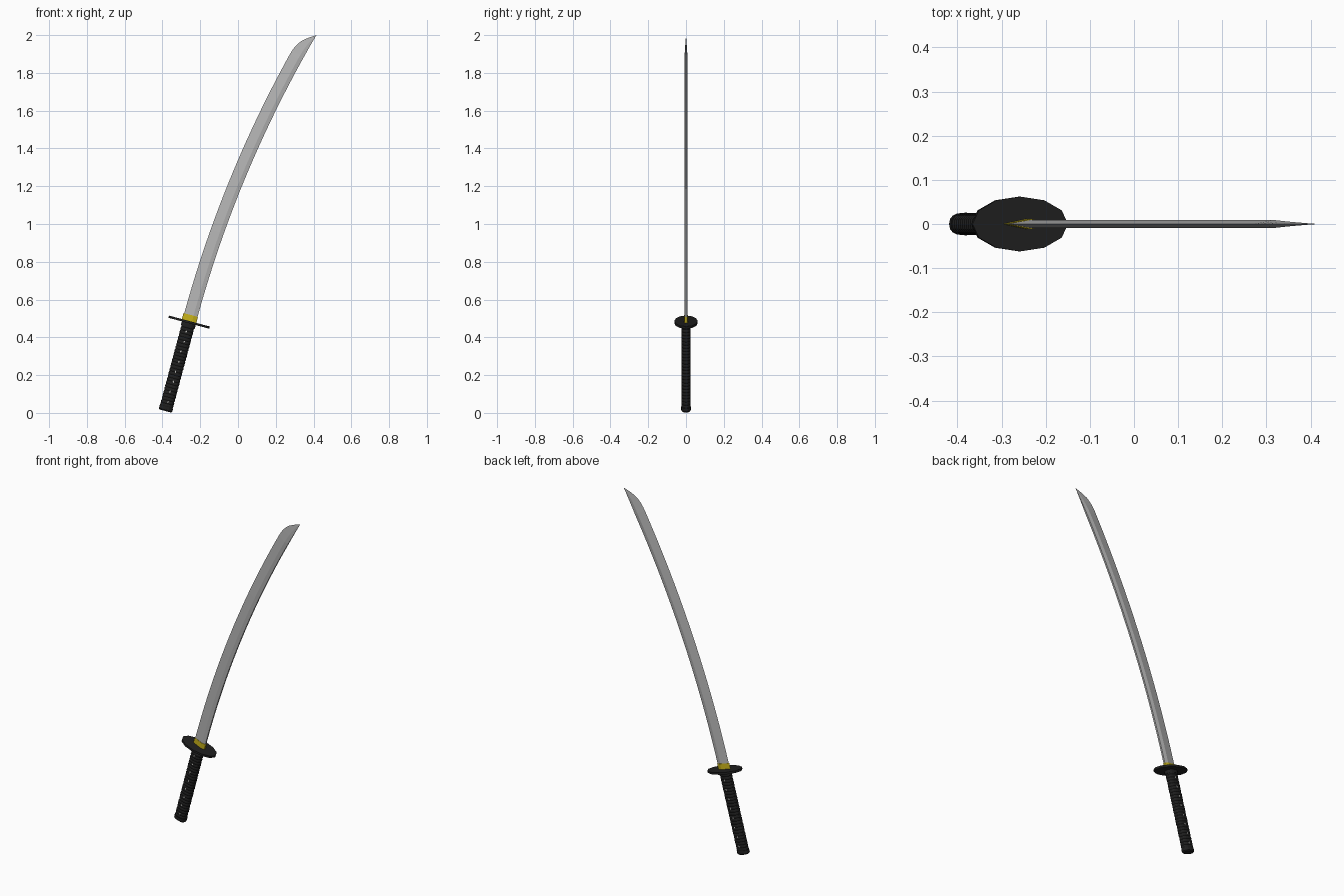
import bpy, bmesh, math
from mathutils import Matrix, Vector

if "Cube" in bpy.data.objects:
    bpy.data.objects.remove(bpy.data.objects["Cube"])

TILT = math.radians(15)
BASE = Vector((-0.385, 0, 0.010))          # centre of the handle's end
FRAME = Matrix.Translation(BASE) @ Matrix.Rotation(TILT, 4, 'Y')


def material(name, rgb):
    m = bpy.data.materials.new(name)
    m.diffuse_color = (*rgb, 1)
    m.use_nodes = True
    m.node_tree.nodes["Principled BSDF"].inputs["Base Color"].default_value = m.diffuse_color
    return m


STEEL = material("steel grey", (0.45, 0.45, 0.45))
BLACK = material("soft black", (0.014, 0.014, 0.014))
GOLD = material("gold yellow", (0.55, 0.43, 0.01))
PALE = material("pale ray skin", (0.5, 0.5, 0.48))


def finish(bm, name, mat, matrix=None):
    if matrix:
        bm.transform(matrix)
    bmesh.ops.remove_doubles(bm, verts=bm.verts, dist=1e-5)
    bmesh.ops.recalc_face_normals(bm, faces=bm.faces)
    me = bpy.data.meshes.new(name)
    bm.to_mesh(me)
    bm.free()
    me.materials.append(mat)
    ob = bpy.data.objects.new(name, me)
    bpy.context.collection.objects.link(ob)
    return ob


def loft(rings, name, mat, matrix=None):
    """Skin a list of equal-length point rings and cap both ends."""
    bm = bmesh.new()
    vs = [[bm.verts.new(p) for p in r] for r in rings]
    n = len(rings[0])
    for a, b in zip(vs, vs[1:]):
        for i in range(n):
            j = (i + 1) % n
            bm.faces.new((a[i], a[j], b[j], b[i]))
    bm.faces.new(vs[0][::-1])
    bm.faces.new(vs[-1])
    return finish(bm, name, mat, matrix)


def oval(a, b, z, sides=16, power=2.0):
    pts = []
    for i in range(sides):
        t = 2 * math.pi * i / sides
        c, s = math.cos(t), math.sin(t)
        pts.append((a * math.copysign(abs(c) ** (2 / power), c),
                    b * math.copysign(abs(s) ** (2 / power), s), z))
    return pts


# Handle with corded wrap ridges
rings = []
CORDS = 26
for i in range(CORDS):
    z0 = 0.022 + i * 0.45 / CORDS
    step = 0.45 / CORDS
    rings.append(oval(0.0335, 0.0225, z0, 16, 2.5))
    rings.append(oval(0.0355, 0.0245, z0 + step * 0.3, 16, 2.5))
    rings.append(oval(0.0355, 0.0245, z0 + step * 0.7, 16, 2.5))
rings.append(oval(0.0335, 0.0225, 0.472, 16, 2.5))
loft(rings, "handle_wrap", BLACK, FRAME)

# End cap and collar
loft([oval(0.031, 0.020, 0.0, 16, 2.5), oval(0.0365, 0.0255, 0.006, 16, 2.5),
      oval(0.0365, 0.0255, 0.024, 16, 2.5)], "end_cap", BLACK, FRAME)
loft([oval(0.038, 0.027, 0.462, 16, 2.5), oval(0.038, 0.027, 0.483, 16, 2.5)],
     "handle_collar", BLACK, FRAME)

# Small pale diamonds showing between the cords, on both faces
bm = bmesh.new()
for side in (-1, 1):
    for k in range(8):
        z = 0.05 + k * 0.055
        x = 0.002 * (-1) ** k
        y = side * 0.0250
        bm.faces.new([bm.verts.new(p) for p in (
            (x - 0.004, y, z), (x, y, z - 0.007),
            (x + 0.004, y, z), (x, y, z + 0.007))][::-side])
me_ob = bpy.data.meshes.new("handle_diamonds")
bm.transform(FRAME)
bm.to_mesh(me_ob)
bm.free()
me_ob.materials.append(PALE)
bpy.context.collection.objects.link(bpy.data.objects.new("handle_diamonds", me_ob))

# Oval twelve-sided guard
loft([oval(0.112, 0.062, 0.481, 12), oval(0.112, 0.062, 0.493, 12)],
     "guard", BLACK, FRAME)


def section(w, t):
    """Blade cross-section: (distance from spine, y)."""
    return [(0, -0.6 * t), (0.3 * w, -t), (w, 0), (0.3 * w, t), (0, 0.6 * t)]


# Yellow blade collar
loft([[(0.038 - d, y, z) for d, y in section(0.079, 0.0115)]
      for z in (0.490, 0.526)], "blade_collar", GOLD, FRAME)

# Curved blade: the spine is an arc, the cutting edge sweeps into the tip
start = Vector((-0.224, 0, 0.472))
tip = Vector((0.415, 0, 2.0))
chord = tip - start
half = math.atan2(chord.x, chord.z) - TILT
radius = chord.length / (2 * math.sin(half))
length = radius * 2 * half
TIP = [(0.16, 0.072), (0.135, 0.0712), (0.11, 0.068), (0.088, 0.062),
       (0.066, 0.053), (0.038, 0.033), (0.018, 0.016), (0.0, 0.0004)]
stations = [(length - (length - 0.16) * i / 24, 0.073 - 0.001 * i / 24)
            for i in range(24)] + TIP
rings = []
for dist, w in stations:
    a = TILT + (length - dist) / radius
    p = start + radius * Vector((math.cos(TILT) - math.cos(a), 0,
                                 math.sin(a) - math.sin(TILT)))
    left = Vector((-math.cos(a), 0, math.sin(a)))
    t = 0.009 * max(0.02, min(1, dist / 0.16))
    rings.append([p + left * d + Vector((0, y, 0)) for d, y in section(w, t)])
loft(rings, "blade", STEEL)
